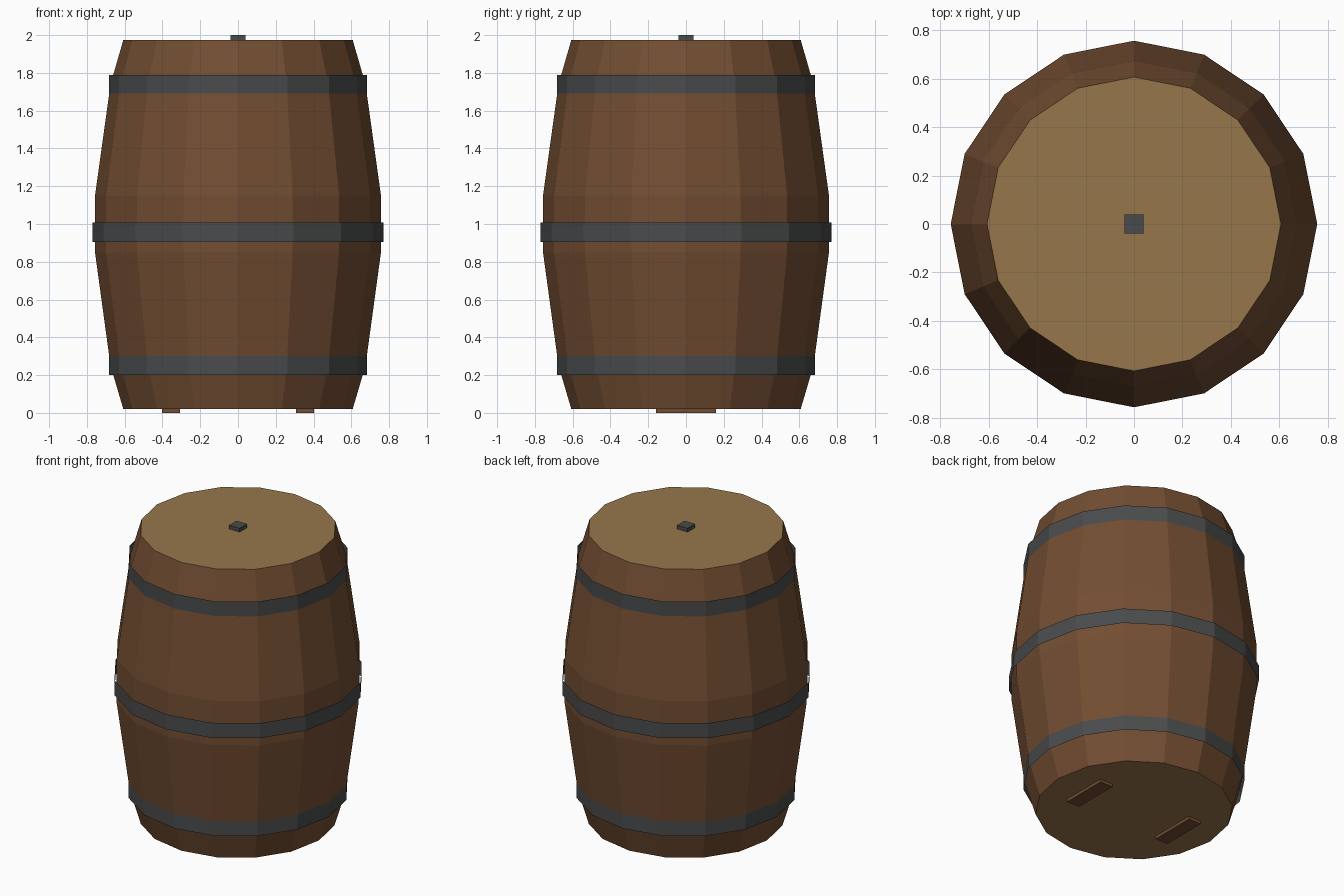
import bpy
import bmesh
from math import cos, sin, tau

if "Cube" in bpy.data.objects:
    bpy.data.objects.remove(bpy.data.objects["Cube"], do_unlink=True)

SIDES = 16


def material(name, colour):
    mat = bpy.data.materials.new(name)
    mat.use_nodes = True
    mat.diffuse_color = (*colour, 1)
    mat.node_tree.nodes["Principled BSDF"].inputs["Base Color"].default_value = (*colour, 1)
    return mat


STAVE_WOOD = material("stave_brown", (0.17, 0.075, 0.032))
LID_WOOD = material("lid_tan", (0.31, 0.18, 0.07))
IRON = material("dark_iron", (0.068, 0.07, 0.072))


def finish(name, bm, *mats):
    mesh = bpy.data.meshes.new(name)
    bm.to_mesh(mesh)
    bm.free()
    for mat in mats:
        mesh.materials.append(mat)
    obj = bpy.data.objects.new(name, mesh)
    bpy.context.collection.objects.link(obj)
    return obj


def lathe(name, profile, mats, capped=False):
    """Turn a (radius, height) profile into a faceted surface."""
    bm = bmesh.new()
    rings = [[bm.verts.new((r * cos(tau * i / SIDES), r * sin(tau * i / SIDES), z))
              for i in range(SIDES)] for r, z in profile]
    for low, high in zip(rings, rings[1:]):
        for i in range(SIDES):
            j = (i + 1) % SIDES
            bm.faces.new((low[i], low[j], high[j], high[i]))
    if capped:
        for ring in (rings[0][::-1], rings[-1]):
            bm.faces.new(ring).material_index = 1
    return finish(name, bm, *mats)


def box(name, centre, size, mat):
    bm = bmesh.new()
    bmesh.ops.create_cube(bm, size=1)
    bmesh.ops.scale(bm, vec=size, verts=bm.verts)
    obj = finish(name, bm, mat)
    obj.location = centre
    return obj


# Bulging staves with flat lids at both ends
lathe("barrel_body",
      [(0.607, 0.02), (0.675, 0.25), (0.757, 0.85),
       (0.757, 1.15), (0.675, 1.74), (0.607, 1.975)],
      (STAVE_WOOD, LID_WOOD), capped=True)

# Thin open hoops
for name, radius, low, high in (("bottom_hoop", 0.682, 0.2, 0.3),
                                ("middle_hoop", 0.771, 0.905, 1.007),
                                ("top_hoop", 0.682, 1.69, 1.79)):
    lathe(name, [(radius, low), (radius, high)], (IRON,))

# Iron plug in the top lid
box("lid_plug", (0, 0, 1.985), (0.08, 0.08, 0.03), IRON)

# Plank feet under the bottom lid
for side, x in (("left", 0.355), ("right", -0.355)):
    box(side + "_foot", (x, 0, 0.015), (0.095, 0.32, 0.03), STAVE_WOOD)
